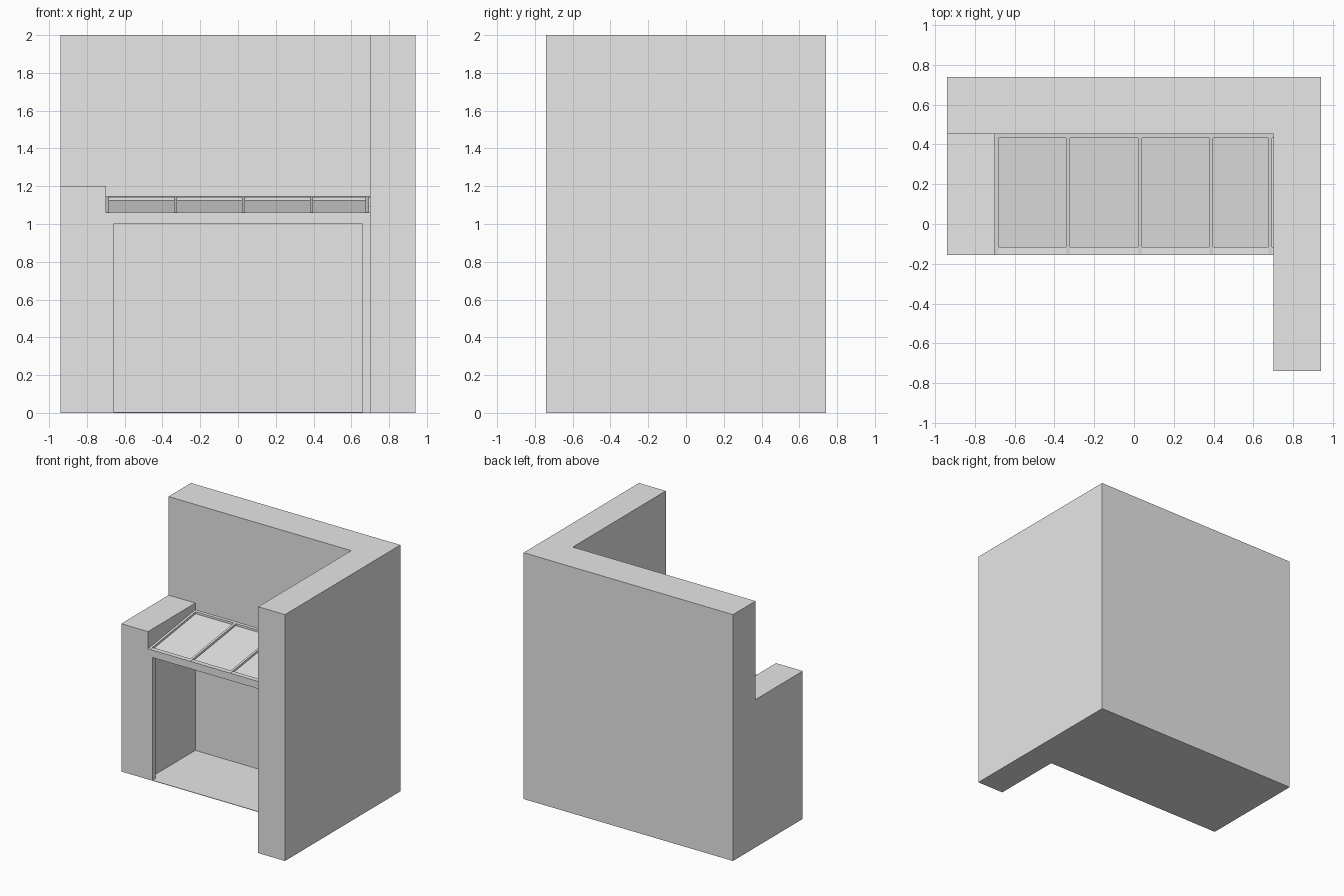
import bpy
import bmesh
from mathutils import Vector

if "Cube" in bpy.data.objects:
    bpy.data.objects.remove(bpy.data.objects["Cube"], do_unlink=True)

grey = bpy.data.materials.new("plain_grey")
grey.use_nodes = True
colour = (0.8, 0.8, 0.8, 1)
grey.diffuse_color = colour
grey.node_tree.nodes["Principled BSDF"].inputs["Base Color"].default_value = colour


def prism(name, outline, direction):
    """Extrude a flat outline along a direction into a closed solid."""
    bm = bmesh.new()
    face = bm.faces.new([bm.verts.new(p) for p in outline])
    grown = bmesh.ops.extrude_face_region(bm, geom=[face], use_keep_orig=True)
    top = [v for v in grown["geom"] if isinstance(v, bmesh.types.BMVert)]
    bmesh.ops.translate(bm, verts=top, vec=Vector(direction))
    bmesh.ops.recalc_face_normals(bm, faces=bm.faces)
    mesh = bpy.data.meshes.new(name)
    bm.to_mesh(mesh)
    bm.free()
    mesh.materials.append(grey)
    obj = bpy.data.objects.new(name, mesh)
    bpy.context.collection.objects.link(obj)
    return obj


def box(name, x0, x1, y0, y1, z0, z1):
    base = [(x0, y0, z0), (x1, y0, z0), (x1, y1, z0), (x0, y1, z0)]
    return prism(name, base, (0, 0, z1 - z0))


W, D = 0.94, 0.74              # half width and half depth
INNER = 0.70                   # inner faces of the side walls
FRONT, BACK = -0.155, 0.452    # recess front and back
FRAME_BACK = FRONT + 0.04
HEAD = 1.06                    # roof height at the front
SLOPE = 0.085 / (BACK - FRONT)


def roof_z(y):
    return HEAD + SLOPE * (y - FRONT)


def sloped_slab(name, x0, x1, y0, y1, drop, thick):
    """Strip that follows the roof pitch, set below it by drop."""
    a, b = roof_z(y0) - drop, roof_z(y1) - drop
    side = [(x0, y0, a - thick), (x0, y1, b - thick), (x0, y1, b), (x0, y0, a)]
    return prism(name, side, (x1 - x0, 0, 0))


# Tall corner wall, low side wall and floor
corner = [(-W, BACK), (INNER, BACK), (INNER, -D), (W, -D), (W, D), (-W, D)]
prism("tall_corner_wall", [(x, y, 0) for x, y in corner], (0, 0, 2))
box("low_side_wall", -W, -INNER, FRONT, BACK, 0, 1.2)
box("floor", -INNER, INNER, FRONT, BACK, 0, 0.004)

# Door frame: two posts and a header in one piece
post = 0.66
arch = [(-INNER, 0), (-post, 0), (-post, 1), (post, 1), (post, 0),
        (INNER, 0), (INNER, HEAD), (-INNER, HEAD)]
prism("front_frame", [(x, FRONT, z) for x, z in arch], (0, FRAME_BACK - FRONT, 0))

# Sloping glazed roof: ribs, panes and the beam against the back wall
rib = 0.018
starts = [-INNER + 0.36 * i for i in range(4)] + [0.675]
for i, x in enumerate(starts):
    sloped_slab(f"roof_rib_{i + 1}", x, x + rib, FRONT, BACK, 0, 0.05)
for i, (a, b) in enumerate(zip(starts, starts[1:])):
    sloped_slab(f"roof_pane_{i + 1}", a + rib, b, FRAME_BACK, BACK - 0.02, 0.017, 0.01)
sloped_slab("roof_back_beam", -INNER, INNER, BACK - 0.02, BACK, 0, 0.05)
